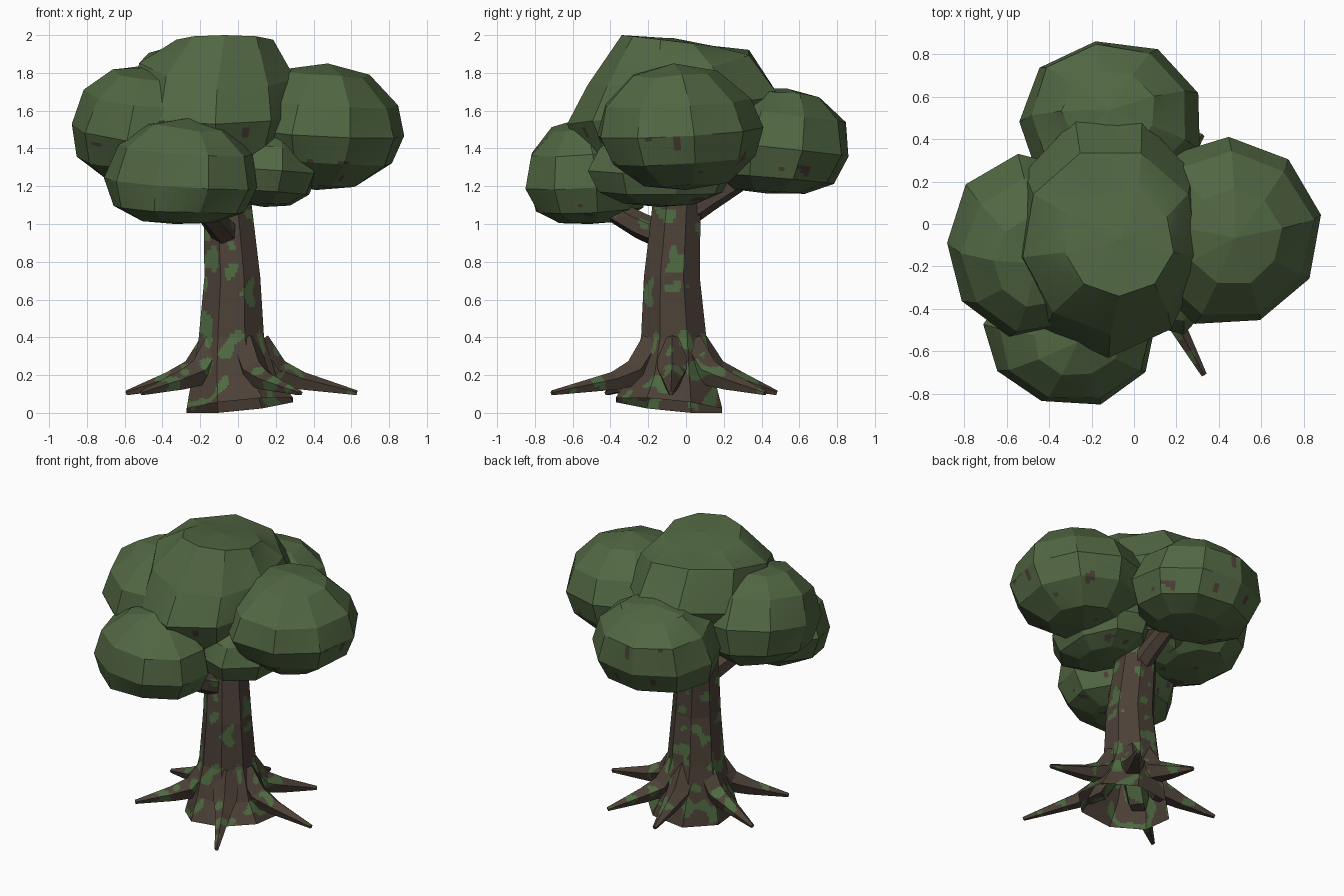
import bpy, bmesh, math, random
from mathutils import Vector, Euler, noise

random.seed(4)
cube = bpy.data.objects.get("Cube")
if cube:
    bpy.data.objects.remove(cube, do_unlink=True)


def material(name, color):
    m = bpy.data.materials.new(name)
    m.use_nodes = True
    m.diffuse_color = (*color, 1)
    bsdf = m.node_tree.nodes["Principled BSDF"]
    bsdf.inputs["Base Color"].default_value = (*color, 1)
    bsdf.inputs["Roughness"].default_value = 0.9
    return m


LEAF = material("leaf green", (0.083, 0.136, 0.055))
BARK = material("bark brown", (0.072, 0.052, 0.038))
MOSS = material("moss green", (0.076, 0.140, 0.052))


def finish(bm, name, mats):
    me = bpy.data.meshes.new(name)
    bm.to_mesh(me)
    bm.free()
    for m in mats:
        me.materials.append(m)
    ob = bpy.data.objects.new(name, me)
    bpy.context.collection.objects.link(ob)
    return ob


def bridge(rings):
    """Join rings of points into a tube closed at its far end."""
    bm = bmesh.new()
    loops = [[bm.verts.new(p) for p in ring] for ring in rings]
    n = len(loops[0])
    for a, b in zip(loops, loops[1:]):
        for i in range(n):
            j = (i + 1) % n
            bm.faces.new((a[i], a[j], b[j], b[i]))
    bm.faces.new(loops[-1])
    return bm


def finish_bark(bm, name, cuts):
    """Split the sides finely and paint moss patches."""
    sides = list({e for f in bm.faces if len(f.verts) == 4 for e in f.edges})
    bmesh.ops.subdivide_edges(bm, edges=sides, cuts=cuts, use_grid_fill=True)
    bmesh.ops.recalc_face_normals(bm, faces=bm.faces)
    for f in bm.faces:
        patch = noise.noise(f.calc_center_median() * 11) > 0.22
        f.material_index = int(len(f.verts) == 4 and patch)
    return finish(bm, name, (BARK, MOSS))


def finish_leaves(bm, name):
    """Split the faces finely and paint a few bark spots on the underside."""
    bmesh.ops.subdivide_edges(bm, edges=list(bm.edges), cuts=7, use_grid_fill=True)
    bmesh.ops.recalc_face_normals(bm, faces=bm.faces)
    for f in bm.faces:
        spot = noise.noise(f.calc_center_median() * 12) > 0.56
        f.material_index = int(f.normal.z < 0.1 and spot)
    return finish(bm, name, (LEAF, BARK))


def limb(name, path, radii, n=5, cuts=10):
    """Tapered limb along a path, with one ridge on its upper side."""
    rings = []
    for k, p in enumerate(path):
        d = (path[min(k + 1, len(path) - 1)] - path[max(k - 1, 0)]).normalized()
        side = d.cross(Vector((0, 0, 1))).normalized()
        up = side.cross(d)
        angles = [math.tau * i / n for i in range(n)]
        rings.append([p + radii[k] * (up * math.cos(a) + side * math.sin(a)) for a in angles])
    return finish_bark(bridge(rings), name, cuts)


def leaf_clump(name, lo, hi, tilt, mid=0.5, boxy=1.0, segments=9):
    """Faceted ball, squared off, tilted, roughened and fitted to a box; mid sets its widest height."""
    bm = bmesh.new()
    bmesh.ops.create_uvsphere(bm, u_segments=segments, v_segments=6, radius=1)
    rot = Euler([math.radians(a) for a in tilt]).to_matrix()
    for v in bm.verts:
        v.co.z = math.copysign(abs(v.co.z) ** boxy, v.co.z)
        v.co = rot @ (v.co * random.uniform(0.97, 1.03))
    for i in range(3):
        low = min(v.co[i] for v in bm.verts)
        high = max(v.co[i] for v in bm.verts)
        power = math.log(mid) / math.log(0.5) if i == 2 else 1
        for v in bm.verts:
            t = max(0, (v.co[i] - low) / (high - low)) ** power
            v.co[i] = lo[i] + t * (hi[i] - lo[i])
    return finish_leaves(bm, name)


# Trunk: flared eight-sided column, open below, whose foot is cut at a slant
trunk_rings = []
for z, cx, cy, r in ((0.04, 0.01, -0.09, 0.305), (0.2, -0.02, -0.075, 0.24),
                     (0.4, -0.035, -0.065, 0.187), (0.72, -0.03, -0.075, 0.16),
                     (1.1, -0.055, -0.05, 0.138), (1.4, -0.07, -0.04, 0.12)):
    ring = []
    for i in range(8):
        a = math.tau * (i + 0.5) / 8
        x, y = cx + r * math.cos(a), cy + r * math.sin(a)
        slant = 0.1 * (x - y - 0.1) if z < 0.1 else 0
        ring.append(Vector((x, y, max(0, z + slant))))
    trunk_rings.append(ring)
finish_bark(bridge(trunk_rings), "trunk", 15)

# Roots: spread out from the trunk and taper to a tip above the ground
axis = Vector((-0.02, -0.07, 0))
tips = ((0.33, -0.71), (0.63, -0.08), (0.32, 0.42), (-0.09, 0.48), (-0.59, 0.1), (-0.51, -0.42))
for i, (x, y) in enumerate(tips):
    out = Vector((x, y, 0)) - axis
    reach, out = out.length, out.normalized()
    steps = ((0.11, 0.36), (0.22, 0.21), (0.36, 0.165), (reach, 0.105))
    path = [axis + out * d + Vector((0, 0, z)) for d, z in steps]
    limb(f"root_{i + 1}", path, (0.085, 0.08, 0.052, 0.014))

# Branches: reach up into the front and back leaf clumps
limb("front_branch", [Vector(p) for p in ((-0.05, -0.1, 0.93), (-0.1, -0.24, 0.99),
     (-0.18, -0.4, 1.08), (-0.26, -0.52, 1.2))], (0.075, 0.07, 0.06, 0.05), 6, 7)
limb("back_branch", [Vector(p) for p in ((-0.04, 0.0, 1.05), (-0.04, 0.12, 1.13),
     (-0.05, 0.27, 1.22), (-0.07, 0.45, 1.36))], (0.07, 0.065, 0.055, 0.05), 6, 7)

# Top leaf clump: a broad dome of slanted rings, steep in front and gentle behind
dome_rings = []
for z, slope_x, slope_y, cx, cy, rx, ry in ((1.26, 0, 0, -0.12, -0.06, 0.2, 0.25),
                                            (1.37, 0, 0.1, -0.12, -0.06, 0.38, 0.46),
                                            (1.61, 0, 0.13, -0.12, -0.05, 0.46, 0.58),
                                            (1.83, -0.1, 0.2, -0.11, -0.08, 0.42, 0.44),
                                            (1.96, 0, -0.12, -0.07, -0.09, 0.26, 0.25),
                                            (1.985, 0, 0, -0.07, -0.09, 0.02, 0.02)):
    ring = []
    for i in range(9):
        a = math.tau * (i / 9 - 0.25)
        x, y = cx + rx * math.cos(a), cy + ry * math.sin(a)
        ring.append(Vector((x, y, min(2, z + slope_x * x + slope_y * y))))
    dome_rings.append(ring)
finish_leaves(bridge(dome_rings), "top_leaves")

# Lower leaf clumps
leaf_clump("left_leaves", (0.0, -0.47, 1.18), (0.88, 0.41, 1.85), (4, 4, 0), 0.46, 1.2)
leaf_clump("back_leaves", (-0.54, 0.1, 1.16), (0.31, 0.86, 1.72), (-8, 0, 10), 0.42, 0.8)
leaf_clump("right_leaves", (-0.88, -0.53, 1.22), (-0.12, 0.33, 1.84), (12, 4, 8), 0.45, 0.85)
leaf_clump("front_leaves", (-0.71, -0.85, 1.0), (0.1, -0.2, 1.56), (4, 5, 0), 0.38, 0.9)
leaf_clump("lower_leaves", (-0.1, -0.52, 1.09), (0.42, 0.25, 1.52), (0, 5, 15), 0.45, 0.9, 8)
